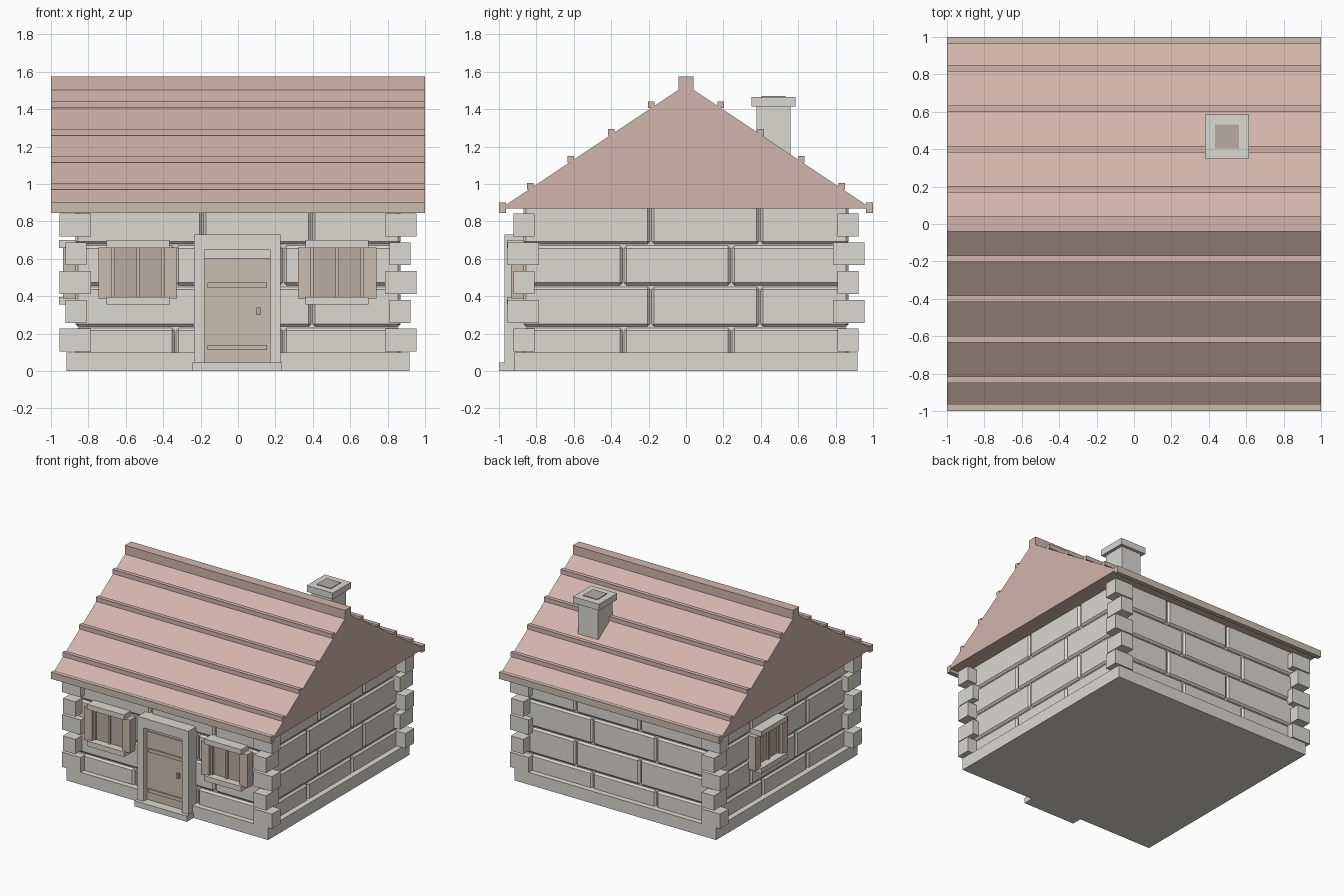
import bpy, bmesh
from mathutils import Matrix
from math import pi

if "Cube" in bpy.data.objects:
    bpy.data.objects.remove(bpy.data.objects["Cube"])


def material(name, rgb):
    m = bpy.data.materials.new(name)
    m.diffuse_color = (*rgb, 1)
    m.use_nodes = True
    m.node_tree.nodes["Principled BSDF"].inputs["Base Color"].default_value = m.diffuse_color
    return m


STONE = material("stone", (0.70, 0.69, 0.65))
TILE = material("tile", (0.64, 0.46, 0.41))
WOOD = material("wood", (0.60, 0.51, 0.43))
DARK = material("dark_wood", (0.48, 0.41, 0.37))


def finish(name, bm, mat, turn=0, bevel=0):
    # turn rotates the part about the house axis
    bm.transform(Matrix.Rotation(turn, 4, 'Z'))
    bmesh.ops.recalc_face_normals(bm, faces=bm.faces)
    me = bpy.data.meshes.new(name)
    bm.to_mesh(me)
    bm.free()
    ob = bpy.data.objects.new(name, me)
    bpy.context.collection.objects.link(ob)
    me.materials.append(mat)
    if bevel:
        b = ob.modifiers.new("chamfer", 'BEVEL')
        b.width, b.segments = bevel, 1
    return ob


def add_box(bm, x, y, z):
    lo, hi = zip(sorted(x), sorted(y), sorted(z))
    m = Matrix.Translation([(a + b) / 2 for a, b in zip(lo, hi)])
    m = m @ Matrix.Diagonal([b - a for a, b in zip(lo, hi)] + [1])
    bmesh.ops.create_cube(bm, size=1, matrix=m)


def box(name, x, y, z, mat=STONE, turn=0):
    bm = bmesh.new()
    add_box(bm, x, y, z)
    return finish(name, bm, mat, turn)


# plinth and wall core
box("plinth", (-.916, .916), (-.916, .916), (0, .1))
box("wall_core", (-.853, .853), (-.853, .853), (.09, .88))

# chamfered stone courses on the four walls
courses = [(.06, .234), (.234, .454), (.454, .674), (.674, .9)]
for side, turn in (("front", 0), ("right", pi / 2), ("back", pi), ("left", -pi / 2)):
    flip = -1 if side in ("back", "left") else 1
    bm = bmesh.new()
    for i, (z0, z1) in enumerate(courses):
        joints = [-.335, .242] if i % 2 == 0 else [-.188, .395]
        edges = sorted([-.87] + [flip * j for j in joints] + [.87])
        for k, (a, b) in enumerate(zip(edges, edges[1:])):
            a += .004 if k > 0 else 0
            b -= .004 if k < 2 else 0
            add_box(bm, (a, b), (-.87, -.82), (z0 + .004, z1 - .004))
    finish(side + "_stones", bm, STONE, turn, .014)

# corner stones, alternating long and short
for sx in (-1, 1):
    for sy in (-1, 1):
        bm = bmesh.new()
        for i in range(5):
            long, short = (.785, .955), (.81, .923)
            ex, ey = (long, short) if i % 2 == 0 else (short, long)
            z = .104 + i * .154
            add_box(bm, [sx * v for v in ex], [sy * v for v in ey], (z, z + .122))
        finish("corner_stones", bm, STONE)

# solid gable roof
bm = bmesh.new()
tri = [bm.verts.new((-1, y, z)) for y, z in ((-.99, .87), (.99, .87), (0, 1.53))]
f = bm.faces.new(tri)
ext = bmesh.ops.extrude_face_region(bm, geom=[f])
bmesh.ops.translate(bm, vec=(2, 0, 0), verts=[v for v in ext["geom"] if isinstance(v, bmesh.types.BMVert)])
finish("roof", bm, TILE)
box("ridge_cap", (-1, 1), (-.04, .04), (1.49, 1.575), TILE)

# roof battens and eaves boards
for s in (-1, 1):
    for y, top in ((.185, 1.44), (.4, 1.294), (.617, 1.15), (.833, 1.006)):
        box("roof_batten", (-1, 1), (s * (y - .017), s * (y + .017)), (top - .035, top), TILE)
    box("eaves_board", (-1, 1), (s * .963, s), (.845, .9), WOOD)

# chimney
box("chimney", (.406, .59), (.376, .56), (1.0, 1.42))
box("chimney_cap", (.38, .616), (.35, .586), (1.413, 1.465))
box("chimney_flue", (.434, .562), (.404, .532), (1.4, 1.47), DARK)

# door with frame, step, bands and handle
box("door_step", (-.242, .236), (-1, -.85), (0, .046))
for a, b in ((-.234, -.178), (.172, .228)):
    box("door_jamb", (a, b), (-.97, -.85), (.04, .73))
box("door_lintel", (-.234, .228), (-.97, -.85), (.65, .73))
box("door_head", (-.178, .172), (-.91, -.85), (.605, .655))
box("door", (-.178, .172), (-.925, -.85), (.01, .605), WOOD)
for z in (.112, .444):
    box("door_band", (-.163, .155), (-.935, -.91), (z, z + .028), WOOD)
box("door_handle", (.1, .12), (-.945, -.91), (.3, .34), DARK)


# window: sill, lintel, two shutters, panes and mullion
def window(c, turn=0):
    box("window_pane", (c - .135, c + .135), (-.895, -.85), (.37, .67), DARK, turn)
    for x, w in ((-.131, .008), (0, .009), (.131, .008)):
        box("window_bar", (c + x - w, c + x + w), (-.91, -.85), (.38, .66), WOOD, turn)
    for s in (-1, 1):
        box("shutter", (c + s * .139, c + s * .21), (-.935, -.85), (.387, .66), WOOD, turn)
    for z in (.355, .658):
        box("window_ledge", (c - .168, c + .168), (-.957, -.85), (z, z + .042), STONE, turn)


window(-.535)
window(.53)
window(-.22, -pi / 2)
